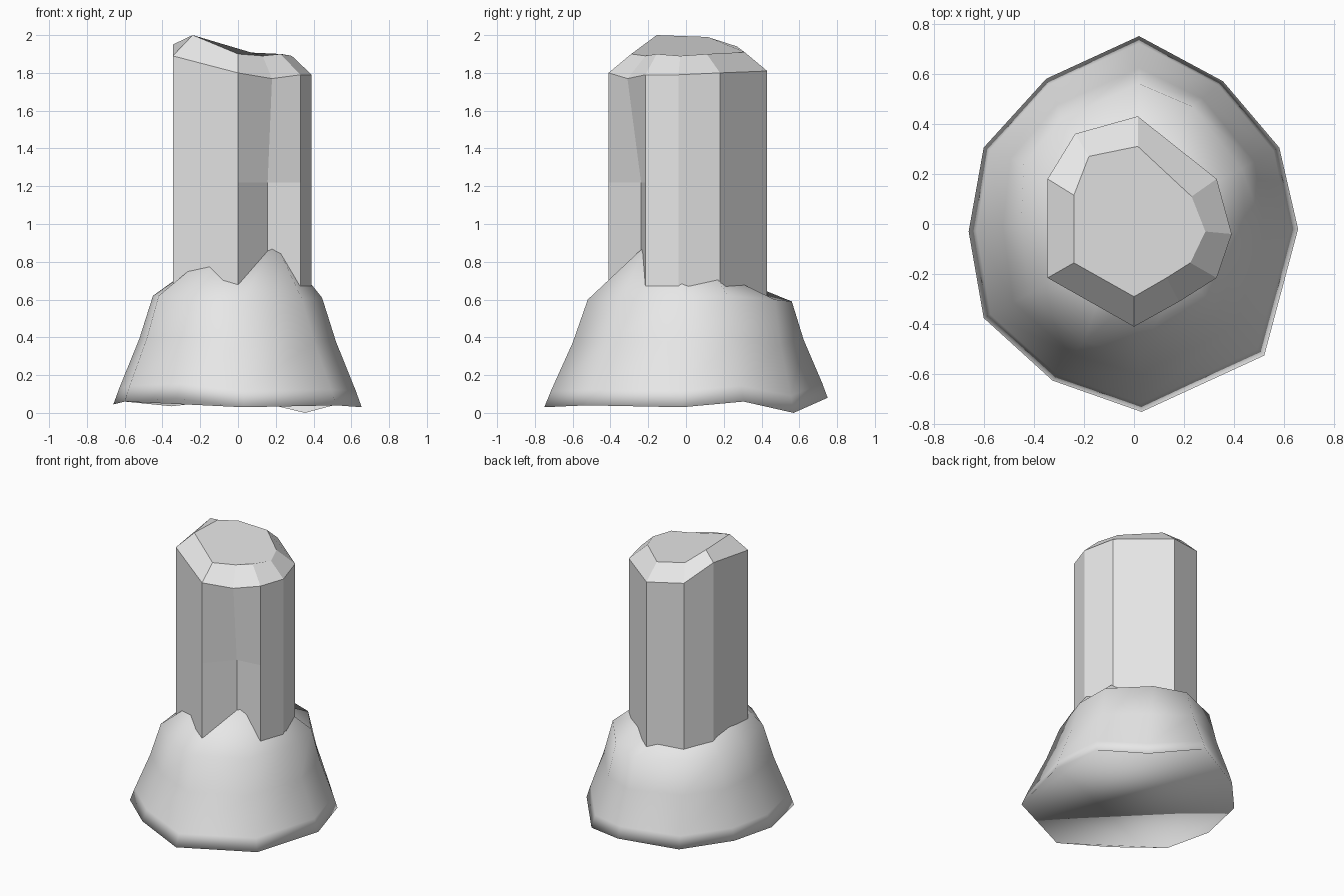
import bpy
import bmesh
from mathutils import Vector

default_cube = bpy.data.objects.get("Cube")
if default_cube:
    bpy.data.objects.remove(default_cube, do_unlink=True)


def make_material(name, colour):
    material = bpy.data.materials.new(name)
    material.use_nodes = True
    material.diffuse_color = colour
    material.node_tree.nodes["Principled BSDF"].inputs["Base Color"].default_value = colour
    return material


def at_height(ring, height):
    return [Vector((point.x, point.y, height)) for point in ring]


def blend(ring_a, ring_b, factor, spread=1.0):
    """Ring between two others, optionally pulled towards the axis."""
    result = []
    for a, b in zip(ring_a, ring_b):
        point = a.lerp(b, factor)
        result.append(Vector((point.x * spread, point.y * spread, point.z)))
    return result


def loft(name, rings, material, smooth):
    """Join rings of equal length with quads and close both ends."""
    bm = bmesh.new()
    loops = [[bm.verts.new(point) for point in ring] for ring in rings]
    count = len(loops[0])
    for lower, upper in zip(loops, loops[1:]):
        for i in range(count):
            j = (i + 1) % count
            bm.faces.new((lower[i], lower[j], upper[j], upper[i]))
    bm.faces.new(list(reversed(loops[0])))
    bm.faces.new(loops[-1])
    bmesh.ops.recalc_face_normals(bm, faces=bm.faces[:])
    for face in bm.faces:
        face.smooth = smooth
    mesh = bpy.data.meshes.new(name)
    bm.to_mesh(mesh)
    bm.free()
    mesh.materials.append(material)
    obj = bpy.data.objects.new(name, mesh)
    bpy.context.collection.objects.link(obj)
    return obj


stone = make_material("pale grey stone", (0.8, 0.8, 0.8, 1.0))

# Crystal column: outer edge and inner edge of the bevelled tip
# (the second point of each is the dent in the front left side)
DENT = 1
tip_outer = [Vector(p) for p in (
    (0, -.41, 1.8), (.18, -.31, 1.77), (.33, -.215, 1.79),
    (.39, -.04, 1.79), (.33, .18, 1.8), (.015, .43, 1.81),
    (-.235, .36, 1.84), (-.345, .18, 1.95), (-.345, -.215, 1.89))]
tip_inner = [Vector(p) for p in (
    (0, -.29, 1.9), (.13, -.215, 1.89), (.225, -.155, 1.9),
    (.285, -.03, 1.89), (.23, .11, 1.9), (.015, .31, 1.91),
    (-.18, .27, 1.94), (-.24, .115, 1.99), (-.24, -.155, 2))]

# The dent deepens down to the middle of the column, then runs straight
waist = at_height(tip_outer, 1.22)
waist[DENT] = Vector((.157, -.238, 1.22))
foot = at_height(waist, 0.5)
loft("crystal_column", [foot, waist, tip_outer, tip_inner], stone, smooth=False)

# Rock base: ground rim, shoulder, and the slope running into the crystal
rim = [Vector(p) for p in (
    (.03, -.75, .03), (.52, -.525, .04), (.655, -.02, .03),
    (.58, .305, .06), (.355, .57, 0), (.02, .75, .08),
    (-.35, .58, .035), (-.6, .305, .06), (-.66, -.03, .045),
    (-.6, -.375, .06), (-.325, -.625, .075))]
shoulder = [Vector(p) for p in (
    (.02, -.52, .6), (.34, -.35, .6), (.445, -.02, .61),
    (.43, .22, .62), (.23, .47, .6), (.02, .56, .59),
    (-.29, .42, .6), (-.44, .24, .6), (-.45, 0, .62),
    (-.42, -.28, .62), (-.2, -.47, .61))]
summit = [Vector(p) for p in (
    (0, -.3, .76), (.2, -.2, .9), (.3, -.03, .79),
    (.2, .1, .82), (.12, .2, .73), (.02, .3, .65),
    (-.15, .24, .72), (-.25, .13, .72), (-.2, 0, .8),
    (-.25, -.17, .74), (-.12, -.24, .87))]

skirt = blend(rim, shoulder, 0.15)
flank = blend(rim, shoulder, 0.6, spread=0.98)
loft("rock_base", [rim, skirt, flank, shoulder, summit], stone, smooth=True)
